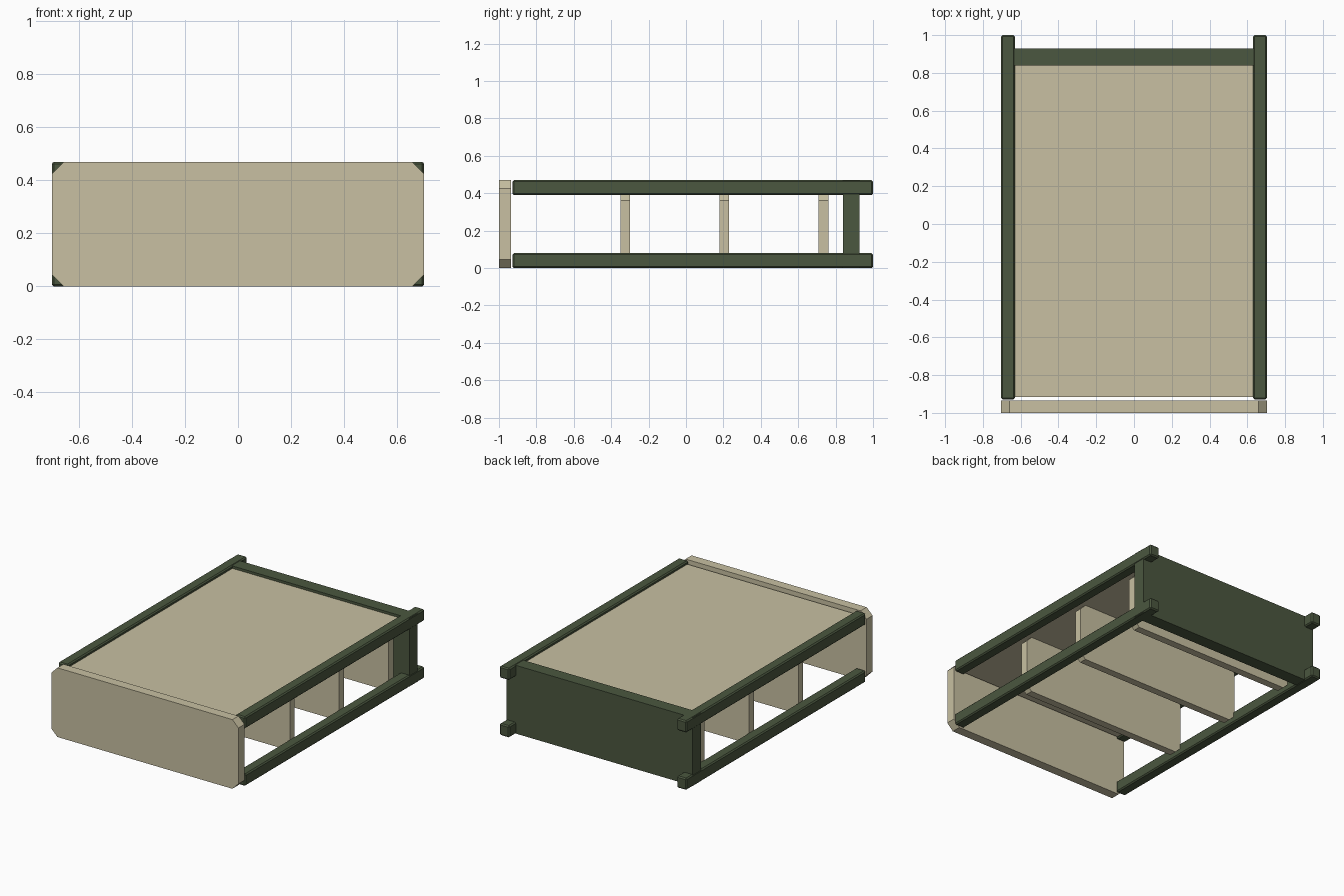
import bpy
import bmesh
from mathutils import Vector

cube = bpy.data.objects.get("Cube")
if cube:
    bpy.data.objects.remove(cube, do_unlink=True)


def make_material(name, color):
    mat = bpy.data.materials.new(name)
    mat.use_nodes = True
    mat.diffuse_color = color
    mat.node_tree.nodes["Principled BSDF"].inputs["Base Color"].default_value = color
    return mat


tan = make_material("tan board", (0.58, 0.53, 0.36, 1))
green = make_material("dark green frame", (0.07, 0.095, 0.05, 1))


def finish(name, bm, mat, bevel):
    bmesh.ops.recalc_face_normals(bm, faces=bm.faces)
    mesh = bpy.data.meshes.new(name)
    bm.to_mesh(mesh)
    bm.free()
    mesh.materials.append(mat)
    obj = bpy.data.objects.new(name, mesh)
    bpy.context.collection.objects.link(obj)
    if bevel:
        mod = obj.modifiers.new("edge bevel", "BEVEL")
        mod.width = bevel
        mod.segments = 1
    return obj


def box(name, low, high, mat, bevel=0):
    low, high = Vector(low), Vector(high)
    bm = bmesh.new()
    bmesh.ops.create_cube(bm, size=1)
    bmesh.ops.scale(bm, vec=high - low, verts=bm.verts)
    bmesh.ops.translate(bm, vec=(low + high) / 2, verts=bm.verts)
    return finish(name, bm, mat, bevel)


def clipped_panel(name, half, y0, y1, z0, z1, cut, mat):
    """Upright board whose four corners are cut off."""
    right = [(half - cut, z0), (half, z0 + cut), (half, z1 - cut), (half - cut, z1)]
    outline = right + [(-x, z) for x, z in reversed(right)]
    bm = bmesh.new()
    face = bm.faces.new([bm.verts.new((x, y0, z)) for x, z in outline])
    moved = bmesh.ops.extrude_face_region(bm, geom=[face])["geom"]
    verts = [v for v in moved if isinstance(v, bmesh.types.BMVert)]
    bmesh.ops.translate(bm, vec=(0, y1 - y0, 0), verts=verts)
    return finish(name, bm, mat, 0)


# Front board and inner dividers
clipped_panel("front_board", 0.703, -1, -0.935, 0, 0.47, 0.045, tan)
for i, y in enumerate((-0.325, 0.205, 0.735)):
    clipped_panel(f"divider_{i + 1}", 0.635, y - 0.026, y + 0.026, 0.005, 0.4, 0.04, tan)

# Top board set slightly below the rails
box("top_board", (-0.632, -0.915, 0.4), (0.632, 0.845, 0.45), tan)

# Four long rails
for side, sign in (("left", 1), ("right", -1)):
    for level, z in (("lower", 0), ("upper", 0.39)):
        xs = sorted((sign * 0.63, sign * 0.703))
        box(f"{level}_{side}_rail", (xs[0], -0.928, z), (xs[1], 1, z + 0.08), green, 0.008)

# Back board
box("back_board", (-0.7, 0.84, 0.003), (0.7, 0.928, 0.467), green)
